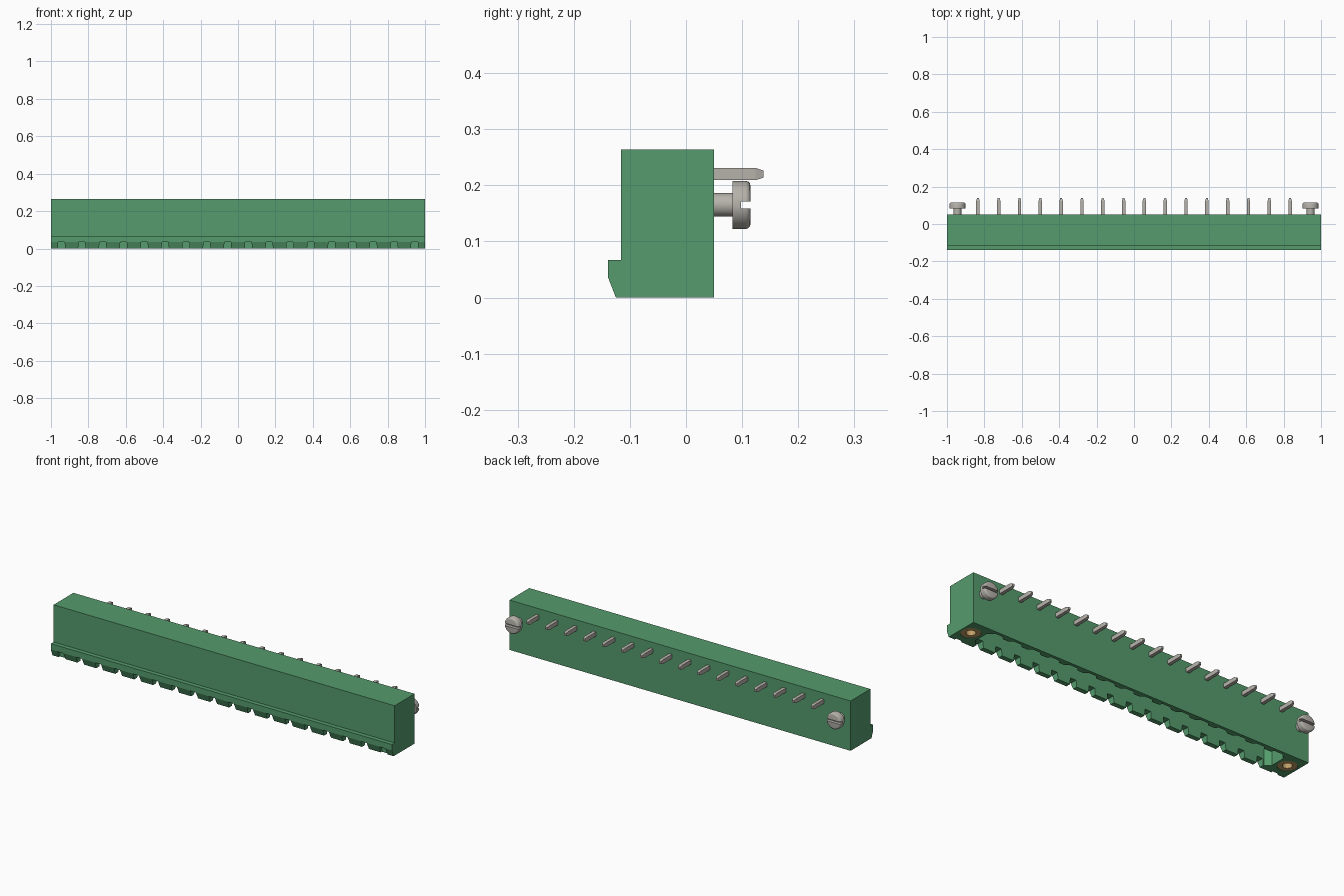
import bpy, bmesh, math
from mathutils import Matrix, Vector

cube = bpy.data.objects.get("Cube")
if cube:
    bpy.data.objects.remove(cube, do_unlink=True)

PITCH = 0.1113
POLES = [(i - 7.5) * PITCH for i in range(16)]
FLANGE_X = 0.944
NUT_Y = -0.035


def material(name, color):
    m = bpy.data.materials.new(name)
    m.use_nodes = True
    m.diffuse_color = (*color, 1)
    m.node_tree.nodes["Principled BSDF"].inputs["Base Color"].default_value = (*color, 1)
    return m


GREEN = material("green plastic", (0.09, 0.33, 0.15))
METAL = material("tinned metal", (0.47, 0.45, 0.41))
BRASS = material("brass", (0.54, 0.35, 0.14))


def prism(bm, points, offset):
    """Extrude a flat outline along an offset."""
    verts = [bm.verts.new(p) for p in points]
    face = bm.faces.new(verts)
    new = bmesh.ops.extrude_face_region(bm, geom=[face], use_keep_orig=True)["geom"]
    moved = [v for v in new if isinstance(v, bmesh.types.BMVert)]
    bmesh.ops.translate(bm, verts=moved, vec=offset)


def cylinder(bm, radius, depth, center, axis="Z", sides=32):
    turn = Matrix.Rotation(math.pi / 2, 4, "X") if axis == "Y" else Matrix()
    bmesh.ops.create_cone(bm, cap_ends=True, segments=sides, radius1=radius, radius2=radius,
                          depth=depth, matrix=Matrix.Translation(center) @ turn)


def finish(name, bm, mat, smooth=False):
    bmesh.ops.recalc_face_normals(bm, faces=bm.faces[:])
    mesh = bpy.data.meshes.new(name)
    bm.to_mesh(mesh)
    bm.free()
    obj = bpy.data.objects.new(name, mesh)
    bpy.context.collection.objects.link(obj)
    mesh.materials.append(mat)
    if smooth:
        activate(obj)
        bpy.ops.object.shade_smooth_by_angle(angle=math.radians(35))
    return obj


def activate(obj):
    bpy.ops.object.select_all(action="DESELECT")
    obj.select_set(True)
    bpy.context.view_layer.objects.active = obj


def cut(obj, bm):
    """Subtract a mesh from an object."""
    cutter = finish("cutter", bm, GREEN)
    cutter.hide_render = True
    mod = obj.modifiers.new("cut", "BOOLEAN")
    mod.operation = "DIFFERENCE"
    mod.solver = "EXACT"
    mod.object = cutter
    activate(obj)
    bpy.ops.object.modifier_apply(modifier=mod.name)
    bpy.data.objects.remove(cutter, do_unlink=True)


# Housing: side profile with a locking lip at the lower front
profile = [(0.05, 0), (-0.125, 0), (-0.139, 0.036), (-0.139, 0.067),
           (-0.116, 0.067), (-0.116, 0.264), (0.05, 0.264)]
bm = bmesh.new()
prism(bm, [(-1, y, z) for y, z in profile], Vector((2, 0, 0)))
housing = finish("housing", bm, GREEN)

# Plug cavity, open below, with a scalloped rear wall
outline = [(0.885, 0.005), (0.885, -0.075), (0.86, -0.1), (-0.86, -0.1),
           (-0.885, -0.075), (-0.885, 0.005)]
for x in POLES:
    outline += [(x - 0.038, 0.018), (x - 0.022, 0.034), (x + 0.022, 0.034), (x + 0.038, 0.018)]
bm = bmesh.new()
prism(bm, [(x, y, -0.02) for x, y in outline], Vector((0, 0, 0.21)))
cut(housing, bm)

# Coding notches through the lip, shallower over the flanges
bm = bmesh.new()
for x in POLES + [-FLANGE_X, FLANGE_X]:
    depth = 0.035 if abs(x) > 0.9 else 0.07
    prism(bm, [(x - 0.021, -0.15, -0.01), (x + 0.021, -0.15, -0.01),
               (x + 0.017, -0.15, 0.035), (x - 0.017, -0.15, 0.035)], Vector((0, depth, 0)))
cut(housing, bm)

# Nut pockets in the flanges
bm = bmesh.new()
for side in (-1, 1):
    cylinder(bm, 0.048, 0.16, (side * FLANGE_X, NUT_Y, 0.04))
cut(housing, bm)

for side, label in ((-1, "right"), (1, "left")):
    x = side * FLANGE_X

    # Threaded insert
    bm = bmesh.new()
    cylinder(bm, 0.047, 0.117, (x, NUT_Y, 0.0605))
    nut = finish(label + "_insert", bm, BRASS)
    bm = bmesh.new()
    cylinder(bm, 0.023, 0.12, (x, NUT_Y, 0.04))
    cut(nut, bm)
    activate(nut)
    bpy.ops.object.shade_smooth_by_angle(angle=math.radians(35))

    # Mounting screw: shank and slotted, rounded head
    bm = bmesh.new()
    cylinder(bm, 0.021, 0.045, (x, 0.0655, 0.165), "Y")
    finish(label + "_screw_shank", bm, METAL, smooth=True)

    bm = bmesh.new()
    cylinder(bm, 0.043, 0.032, (x, 0.099, 0.165), "Y", 40)
    rim = [e for e in bm.edges if all(v.co.y > 0.11 for v in e.verts)]
    bmesh.ops.bevel(bm, geom=rim, offset=0.009, segments=3, profile=0.5, affect="EDGES")
    head = finish(label + "_screw_head", bm, METAL)
    bm = bmesh.new()
    bmesh.ops.create_cube(bm, size=1, matrix=Matrix.Translation((x, 0.118, 0.165))
                          @ Matrix.Diagonal((0.12, 0.04, 0.012, 1)))
    cut(head, bm)
    activate(head)
    bpy.ops.object.shade_smooth_by_angle(angle=math.radians(35))

# Angled contact pins: solder tail behind, contact blade in the cavity
bm = bmesh.new()
for x in POLES:
    side_view = [(0.124, 0.231), (-0.045, 0.231), (-0.045, 0.06), (-0.04, 0.05),
                 (-0.029, 0.05), (-0.024, 0.06), (-0.024, 0.209), (0.124, 0.209)]
    prism(bm, [(x - 0.009, y, z) for y, z in side_view], Vector((0.018, 0, 0)))
    # Tapered tip
    bmesh.ops.create_cone(bm, cap_ends=True, segments=4, radius1=0.5 ** 0.5, radius2=0.4,
                          depth=1, matrix=Matrix.Translation((x, 0.131, 0.22))
                          @ Matrix.Diagonal((0.018, 0.014, 0.022, 1))
                          @ Matrix.Rotation(-math.pi / 2, 4, "X")
                          @ Matrix.Rotation(math.pi / 4, 4, "Z"))
finish("contact_pins", bm, METAL)
